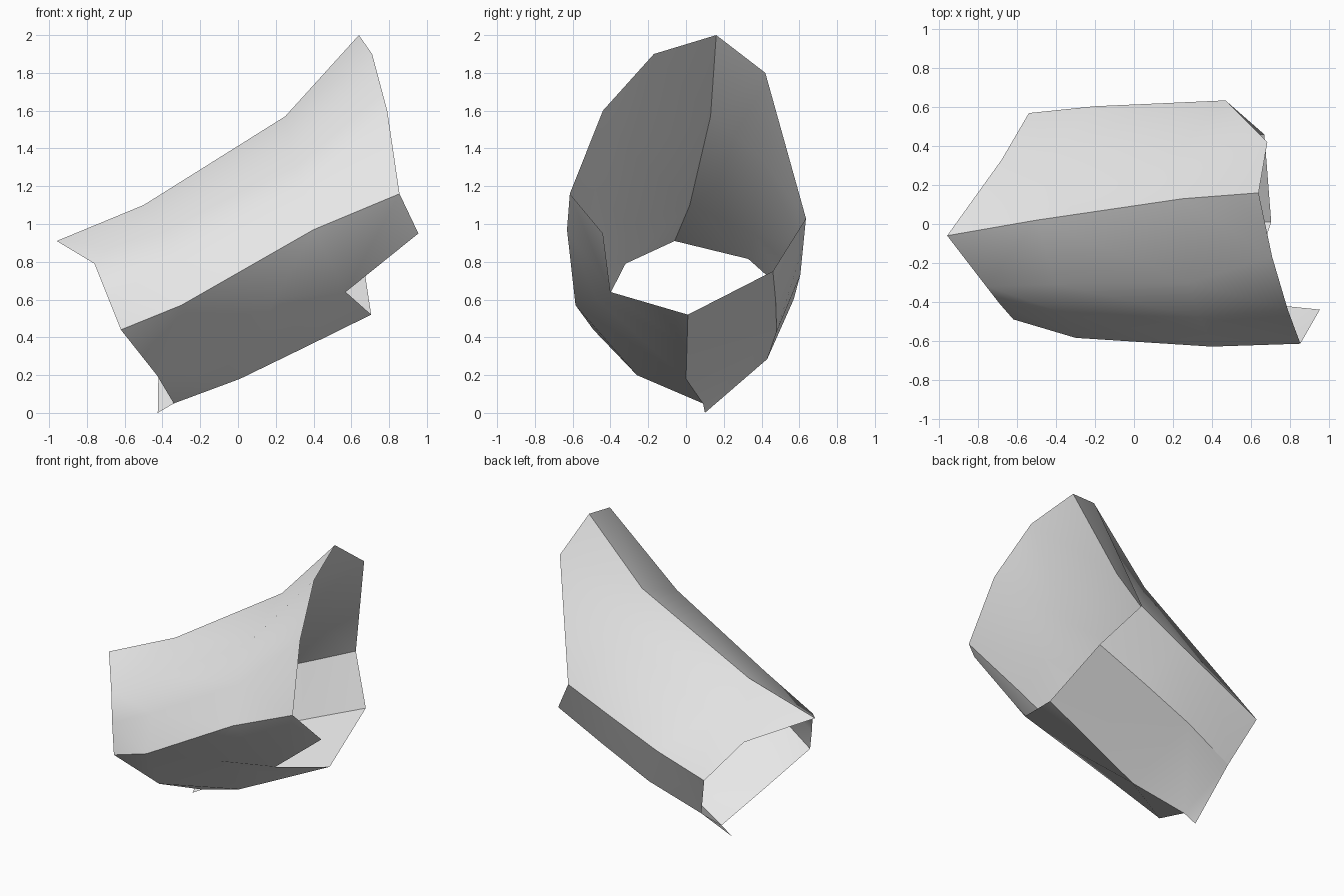
import bpy
import bmesh
import math

cube = bpy.data.objects.get("Cube")
if cube:
    bpy.data.objects.remove(cube, do_unlink=True)

# Lengthwise ridges of the open tube, each from the small cuff to the wide cuff
top_ridge = [(-.96, -.06, .91), (-.5, .02, 1.1), (.25, .13, 1.57), (.64, .16, 2.0)]
front_upper = [(-.76, -.32, .79), (-.4, -.31, .99), (.28, -.30, 1.385), (.71, -.17, 1.9)]
front_middle = [(-.69, -.41, .615), (-.35, -.46, .79), (.34, -.48, 1.19), (.79, -.44, 1.6)]
front_ridge = [(-.62, -.49, .44), (-.3, -.585, .57), (.4, -.63, .97), (.855, -.615, 1.16)]
front_lower = [(-.43, -.26, .2), (-.3, -.585, .57), (.2, -.478, .61), (.57, -.40, .64)]
bottom_ridge = [(-.34, .09, .05), (.01, 0, .18), (.36, .005, .35), (.705, .01, .52)]
back_lower = [(-.42, .43, .285), (-.05, .48, .43), (.31, .475, .59), (.67, .46, .75)]
back_ridge = [(-.54, .57, .6), (-.2, .605, .73), (.14, .62, .88), (.47, .635, 1.03)]
back_upper = [(-.68, .33, .815), (-.43, .36, .95), (.24, .39, 1.36), (.685, .42, 1.8)]
ridges = [top_ridge, front_upper, front_middle, front_ridge, front_lower,
          bottom_ridge, back_lower, back_ridge, back_upper]

bm = bmesh.new()
grid = [[bm.verts.new(p) for p in ridge] for ridge in ridges]

# Skin the panels between neighbouring ridges
for i, a in enumerate(grid):
    b = grid[(i + 1) % len(grid)]
    for j in range(3):
        bm.faces.new((a[j], b[j], b[j + 1], a[j + 1]))

# Pointed corners on the rims
wide_tip = bm.verts.new((.955, -.44, .95))
bm.faces.new((grid[3][3], grid[4][3], wide_tip))
small_tip = bm.verts.new((-.425, .10, .0))
bm.faces.new((grid[5][0], small_tip, grid[6][0]))

bmesh.ops.remove_doubles(bm, verts=bm.verts, dist=.001)
bmesh.ops.triangulate(bm, faces=bm.faces, quad_method='SHORT_EDGE')
bmesh.ops.recalc_face_normals(bm, faces=bm.faces)
mesh = bpy.data.meshes.new("flared_sleeve")
bm.to_mesh(mesh)
bm.free()

sleeve = bpy.data.objects.new("flared_sleeve", mesh)
bpy.context.collection.objects.link(sleeve)

# Plain light grey
grey = bpy.data.materials.new("light_grey")
grey.use_nodes = True
grey.diffuse_color = (.8, .8, .8, 1)
grey.node_tree.nodes["Principled BSDF"].inputs["Base Color"].default_value = (.8, .8, .8, 1)
mesh.materials.append(grey)

# Soft panels with crisp ridges
bpy.ops.object.select_all(action='DESELECT')
sleeve.select_set(True)
bpy.context.view_layer.objects.active = sleeve
bpy.ops.object.shade_smooth_by_angle(angle=math.radians(30))
